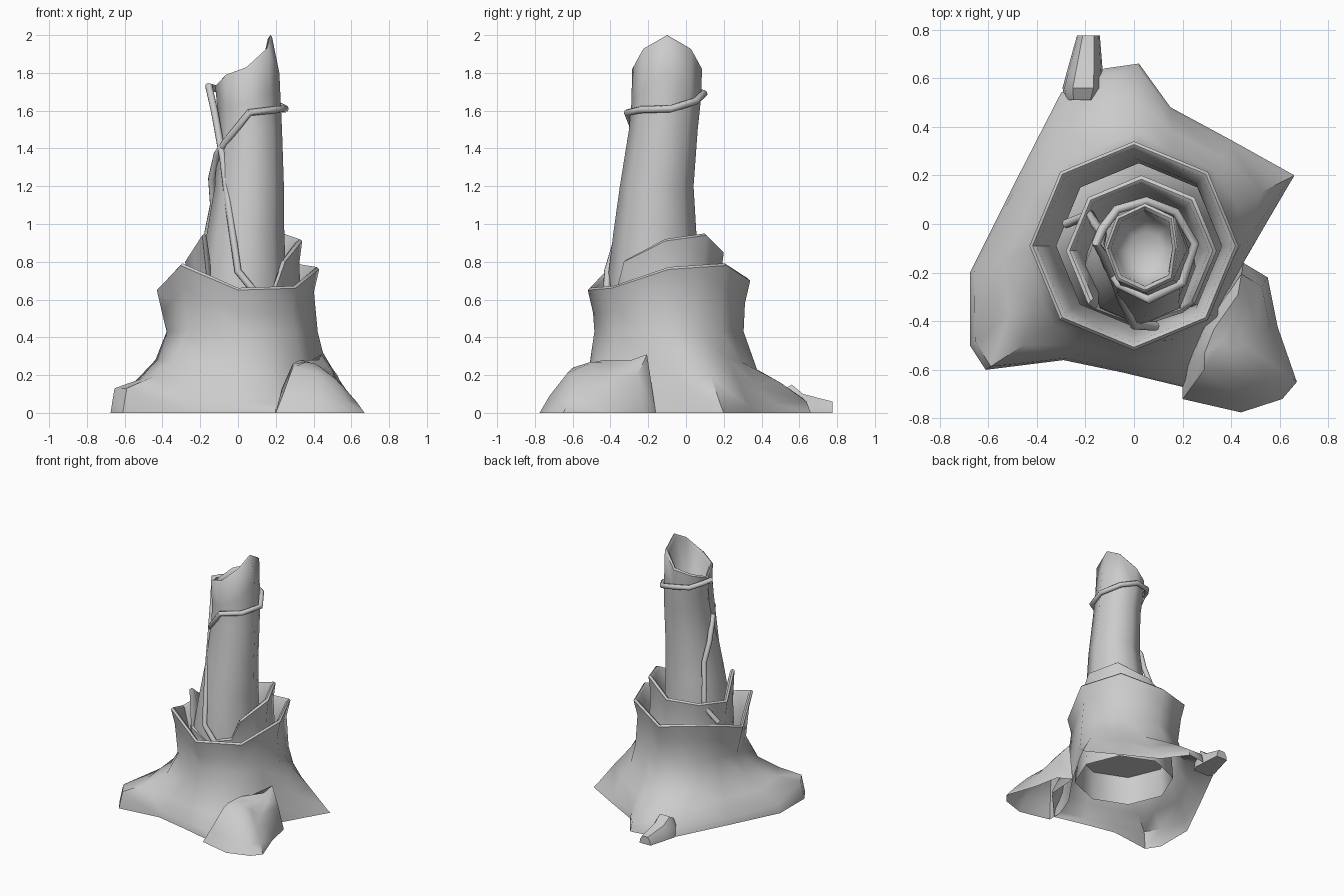
import bpy, bmesh, math
from mathutils import Vector

cube = bpy.data.objects.get("Cube")
if cube:
    bpy.data.objects.remove(cube, do_unlink=True)

stone = bpy.data.materials.new("grey stone")
stone.use_nodes = True
stone.diffuse_color = (0.6, 0.6, 0.6, 1)
stone.node_tree.nodes["Principled BSDF"].inputs["Base Color"].default_value = (0.6, 0.6, 0.6, 1)


def finish(obj, angle=50):
    obj.data.materials.append(stone)
    bpy.ops.object.select_all(action='DESELECT')
    obj.select_set(True)
    bpy.context.view_layer.objects.active = obj
    bpy.ops.object.shade_smooth_by_angle(angle=math.radians(angle))


def loft(name, rings, cap_start=False, cap_end=False, angle=50):
    """Skin a list of rings that run clockwise seen from above."""
    bm = bmesh.new()
    rows = [[bm.verts.new(p) for p in ring] for ring in rings]
    n = len(rows[0])
    for a, b in zip(rows, rows[1:]):
        for i in range(n):
            j = (i + 1) % n
            bm.faces.new((a[i], b[i], b[j], a[j]))
    if cap_start:
        bm.faces.new(rows[0])
    if cap_end:
        bm.faces.new(rows[-1][::-1])
    mesh = bpy.data.meshes.new(name)
    bm.to_mesh(mesh)
    bm.free()
    obj = bpy.data.objects.new(name, mesh)
    bpy.context.collection.objects.link(obj)
    finish(obj, angle)


def octagon(cx, cy, rx, ry, z):
    """Eight points clockwise from the back; z is one height or eight."""
    heights = z if isinstance(z, list) else [z] * 8
    turns = [math.pi / 2 - i * math.pi / 4 for i in range(8)]
    return [Vector((cx + rx * math.cos(t), cy + ry * math.sin(t), h))
            for t, h in zip(turns, heights)]


def split(ring):
    """Add the midpoint of every side."""
    out = []
    for a, b in zip(ring, ring[1:] + ring[:1]):
        out += [a, (a + b) / 2]
    return out


def shrink(ring, factor, drop):
    """Scale a ring about its own centre and lower it."""
    c = sum(ring, Vector()) / len(ring)
    return [Vector((c.x + (p.x - c.x) * factor, c.y + (p.y - c.y) * factor, p.z - drop))
            for p in ring]


# Base trunk: flared skirt rising to an octagonal rim, with a hollow inner wall
foot = [Vector((x, y, 0)) for x, y in (
    (0.02, 0.66), (0.15, 0.48), (0.4, 0.345), (0.66, 0.2), (0.56, 0.03), (0.45, -0.16),
    (0.43, -0.42), (0.2, -0.67), (-0.05, -0.61), (-0.29, -0.56), (-0.61, -0.6),
    (-0.675, -0.5), (-0.675, -0.2), (-0.49, 0.17), (-0.3, 0.54), (-0.12, 0.64))]
hem = [.06, .05, .03, .02, .02, .03, .04, .05, .05, .05, .13, .13, .07, .04, .06, .08]
slope = [.16, .15, .17, .19, .18, .16, .15, .15, .15, .15, .19, .18, .17, .16, .16, .16]
shoulder = [.23, .27, .29, .33, .32, .3, .28, .27, .26, .27, .27, .28, .28, .27, .24, .22]
rim = split(octagon(0, -0.09, 0.43, 0.43, [.70, .78, .76, .66, .65, .78, .65, .74]))
neck = split(octagon(0.022, -0.09, 0.4, 0.395, 0.43))


def skirt(t, heights):
    return [Vector((a.x + (b.x - a.x) * t, a.y + (b.y - a.y) * t, h))
            for a, b, h in zip(neck, foot, heights)]


loft("base_trunk", [foot, skirt(0.94, hem), skirt(0.55, slope), skirt(0.2, shoulder),
                    neck, shrink(rim, 0.935, 0.12), rim, shrink(rim, 0.97, -0.012),
                    shrink(rim, 0.93, 0), shrink(rim, 0.84, 0.16),
                    split(octagon(0.02, -0.09, 0.34, 0.34, 0.43)),
                    split(octagon(0.02, -0.09, 0.36, 0.36, 0.12))])

# Inner cup: uneven rim with a steep notch at the front and a flared foot
cup_rim = split(octagon(0.03, -0.11, 0.31, 0.31, [.85, .94, .91, .80, .62, .94, .80, .83]))
cup_rim[7] = Vector((0.2, -0.365, 0.66))
cup_rim[9] = Vector((-0.16, -0.35, 0.66))
loft("inner_cup", [split(octagon(0.02, -0.09, 0.35, 0.35, 0.34)),
                   split(octagon(0.03, -0.11, 0.31, 0.31, 0.45)), shrink(cup_rim, 0.95, 0.12),
                   cup_rim, shrink(cup_rim, 0.95, -0.01), shrink(cup_rim, 0.9, 0),
                   shrink(cup_rim, 0.8, 0.14), split(octagon(0.03, -0.12, 0.2, 0.2, 0.44))],
     True, True)

# Tall chimney: leaning tube with a slanted mouth
mouth = octagon(0.045, -0.1, 0.165, 0.185, [1.82, 1.92, 1.99, 1.92, 1.82, 1.78, 1.73, 1.78])
mouth[2].x = 0.18
loft("tall_chimney", [octagon(0.03, -0.17, 0.25, 0.26, 0.4), octagon(0.025, -0.175, 0.23, 0.24, 0.7),
                      octagon(0.04, -0.165, 0.205, 0.22, 0.95),
                      octagon(0.06, -0.155, 0.183, 0.195, 1.2),
                      octagon(0.065, -0.12, 0.168, 0.182, 1.5),
                      octagon(0.055, -0.105, 0.164, 0.184, [1.66, 1.72, 1.8, 1.7, 1.64, 1.62, 1.6, 1.62]),
                      mouth, shrink(mouth, 0.93, -0.01), shrink(mouth, 0.84, 0.01),
                      octagon(0.05, -0.11, 0.125, 0.14, 1.6),
                      octagon(0.05, -0.11, 0.07, 0.08, 1.55)], True, True)

# Boulder against the front left of the skirt
ground = [Vector((x, y, 0)) for x, y in (
    (0.45, -0.16), (0.55, -0.22), (0.59, -0.42), (0.67, -0.65), (0.61, -0.72),
    (0.44, -0.775), (0.2, -0.72), (0.2, -0.6), (0.27, -0.42))]


def boulder_ring(factor, heights):
    return [Vector((0.4 + (p.x - 0.4) * factor, -0.45 + (p.y + 0.45) * factor, h))
            for p, h in zip(ground, heights)]


loft("boulder", [ground, boulder_ring(0.84, [.31, .2, .12, .06, .06, .09, .08, .13, .22]),
                 boulder_ring(0.55, [.28, .24, .18, .15, .18, .21, .24, .26, .28]),
                 boulder_ring(0.2, [.25, .24, .23, .23, .24, .26, .27, .27, .27])],
     False, True)


# Root stub poking out at the back
def stub_ring(y, half, top):
    arch = ((-1, -0.3), (-0.9, 0.5), (-0.5, 1), (0.5, 1), (0.9, 0.5), (1, -0.3))
    return [Vector((-0.21 + half * u + (y - 0.55) * 0.1, y, max(0, top * v))) for u, v in arch]


loft("root_stub", [stub_ring(0.51, 0.07, 0.12), stub_ring(0.56, 0.085, 0.15),
                   stub_ring(0.62, 0.075, 0.1), stub_ring(0.775, 0.047, 0.06)], True, True)

# Vine: climbs the front, loops round the top and drops down the right side
curve = bpy.data.curves.new("climbing_vine", 'CURVE')
curve.dimensions = '3D'
curve.bevel_depth = 0.019
curve.bevel_resolution = 2
curve.use_fill_caps = True
path = [
    (0.09, -0.42, 0.64), (0.0, -0.415, 0.75), (-0.05, -0.31, 1.1), (-0.08, -0.23, 1.35),
    (-0.125, -0.13, 1.6), (-0.155, -0.08, 1.73), (-0.13, -0.02, 1.72), (-0.07, 0.06, 1.7),
    (0.05, 0.095, 1.69), (0.17, 0.05, 1.65), (0.25, -0.08, 1.61), (0.2, -0.24, 1.605),
    (0.06, -0.31, 1.59), (-0.06, -0.25, 1.44), (-0.11, -0.17, 1.37), (-0.14, -0.09, 1.24),
    (-0.13, -0.04, 1.1), (-0.16, 0.0, 0.95), (-0.18, 0.04, 0.8), (-0.28, 0.0, 0.68)]
spline = curve.splines.new('POLY')
spline.points.add(len(path) - 1)
for point, co in zip(spline.points, path):
    point.co = (*co, 1)
climbing_vine = bpy.data.objects.new("climbing_vine", curve)
bpy.context.collection.objects.link(climbing_vine)
bpy.ops.object.select_all(action='DESELECT')
climbing_vine.select_set(True)
bpy.context.view_layer.objects.active = climbing_vine
bpy.ops.object.convert(target='MESH')
finish(bpy.context.view_layer.objects.active)
